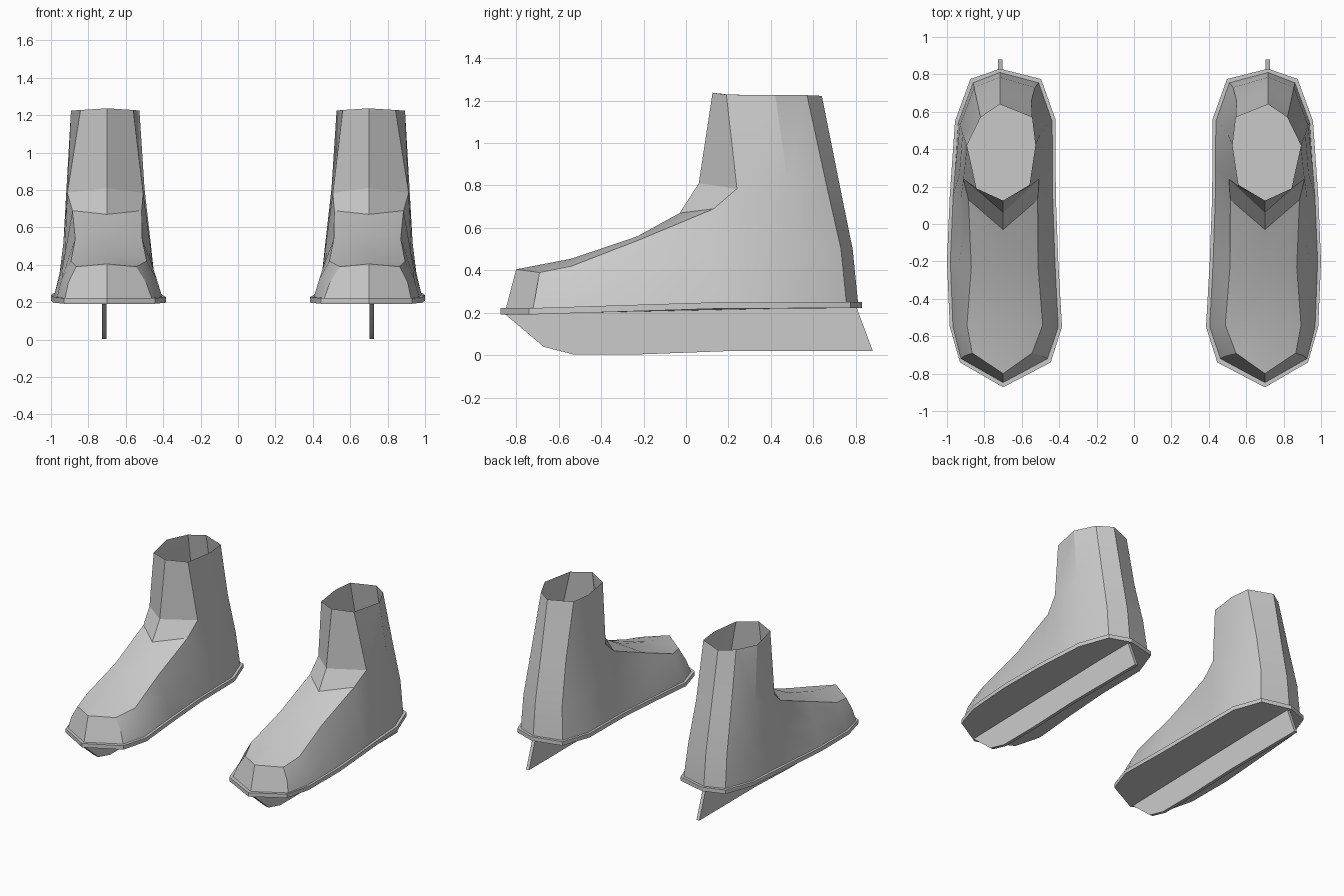
import bpy, bmesh
from mathutils import Vector

if "Cube" in bpy.data.objects:
    bpy.data.objects.remove(bpy.data.objects["Cube"])


def finish(name, bm, recalc=True):
    """Turn a bmesh into a smooth-by-angle object mirrored across x = 0."""
    if recalc:
        bmesh.ops.recalc_face_normals(bm, faces=bm.faces)
    me = bpy.data.meshes.new(name)
    bm.to_mesh(me)
    bm.free()
    ob = bpy.data.objects.new(name, me)
    bpy.context.collection.objects.link(ob)
    bpy.ops.object.select_all(action='DESELECT')
    ob.select_set(True)
    bpy.context.view_layer.objects.active = ob
    bpy.ops.object.shade_smooth_by_angle(angle=0.45)
    mir = ob.modifiers.new("pair", 'MIRROR')
    mir.use_mirror_merge = False
    return ob


def sole_top(y):
    return 0.222 + 0.03 * min(1, max(0, (y + 0.74) / 0.95))


def prism(bm, lower, upper):
    a = [bm.verts.new(p) for p in lower]
    b = [bm.verts.new(p) for p in upper]
    n = len(a)
    bm.faces.new(a[::-1])
    bm.faces.new(b)
    for i in range(n):
        bm.faces.new((a[i], a[(i + 1) % n], b[(i + 1) % n], b[i]))


# Sole plate
outline = [(0.70, -0.873), (0.93, -0.74), (0.985, -0.55), (1.0, -0.2), (0.985, 0.15),
           (0.957, 0.55), (0.875, 0.775), (0.717, 0.83), (0.497, 0.775),
           (0.42, 0.56), (0.418, 0.15), (0.405, -0.2), (0.385, -0.55), (0.445, -0.74)]
bm = bmesh.new()
prism(bm, [(x, y, sole_top(y) - 0.03) for x, y in outline],
      [(x, y, sole_top(y)) for x, y in outline])
finish("sole", bm)

# Blade
profile = [(-0.86, 0.2), (-0.67, 0.04), (-0.53, 0.004), (-0.2, 0.005),
           (0.2, 0.02), (0.88, 0.02), (0.80, 0.235)]
bm = bmesh.new()
prism(bm, [(0.704, y, z) for y, z in profile], [(0.728, y, z) for y, z in profile])
finish("blade", bm)

# Boot upper: centre line of the tongue, from toe to collar
tongue = [(0.70, -0.80, 0.405), (0.70, -0.54, 0.455), (0.70, -0.23, 0.56),
          (0.70, -0.03, 0.67), (0.70, 0.06, 0.81), (0.70, 0.125, 1.237)]
heel = [(0.717, 0.81, 0.252), (0.717, 0.785, 0.5), (0.717, 0.72, 0.82), (0.717, 0.64, 1.222)]

# Side columns share y and z; x is given for the inner and the outer side
col_y = [-0.72, -0.55, -0.2, 0.15, 0.3]
base_x = ([0.462, 0.405, 0.423, 0.435, 0.435], [0.925, 0.968, 0.982, 0.967, 0.955])
edge_yz = [(-0.69, 0.39), (-0.54, 0.42), (-0.23, 0.54), (0.13, 0.69), (0.24, 0.785)]
edge_x = ([0.545, 0.488, 0.513, 0.515, 0.507], [0.865, 0.893, 0.87, 0.885, 0.912])
collar = ((0.56, 0.2, 1.228), (0.842, 0.19, 1.228))
flank = ([(0.438, 0.55), (0.465, 0.53), (0.50, 0.48), (0.527, 0.42)],
         [(0.94, 0.54), (0.93, 0.53), (0.917, 0.48), (0.893, 0.42)])
heel_edge = ([(0.51, 0.755), (0.53, 0.73), (0.548, 0.66), (0.545, 0.57)],
             [(0.86, 0.755), (0.855, 0.73), (0.84, 0.66), (0.82, 0.57)])
row_z = [0.252, 0.5, 0.81, 1.225]

bm = bmesh.new()
new = lambda pts: [bm.verts.new(p) for p in pts]
tv, hv = new(tongue), new(heel)
toe = bm.verts.new((0.70, -0.848, 0.222))
for s in (0, 1):
    def face(*vs):
        bm.faces.new(vs if s else vs[::-1])

    out = 0.012 if s else -0.012
    cols = []
    for i, y in enumerate(col_y):
        lo = Vector((base_x[s][i], y, sole_top(y)))
        hi = Vector((edge_x[s][i], *edge_yz[i]))
        mid = (lo + hi) / 2 + Vector((out if i < 3 else 0, 0, 0))
        cols.append(new([lo, mid, hi]))
    cols[4] += new([collar[s]])
    for pts in (flank[s], heel_edge[s]):
        cols.append(new([(x, y, z) for (x, y), z in zip(pts, row_z)]))
    cols.append(hv)
    # side panels
    for a, b in zip(cols, cols[1:]):
        for r in range(min(len(a), len(b)) - 1):
            face(a[r], b[r], b[r + 1], a[r + 1])
    # toe cap and tongue
    face(toe, cols[0][0], cols[0][1], cols[0][2], tv[0])
    edge = [c[2] for c in cols[:5]] + [cols[4][3]]
    for i in range(5):
        face(tv[i], edge[i], edge[i + 1], tv[i + 1])
finish("boot_upper", bm, recalc=False)
